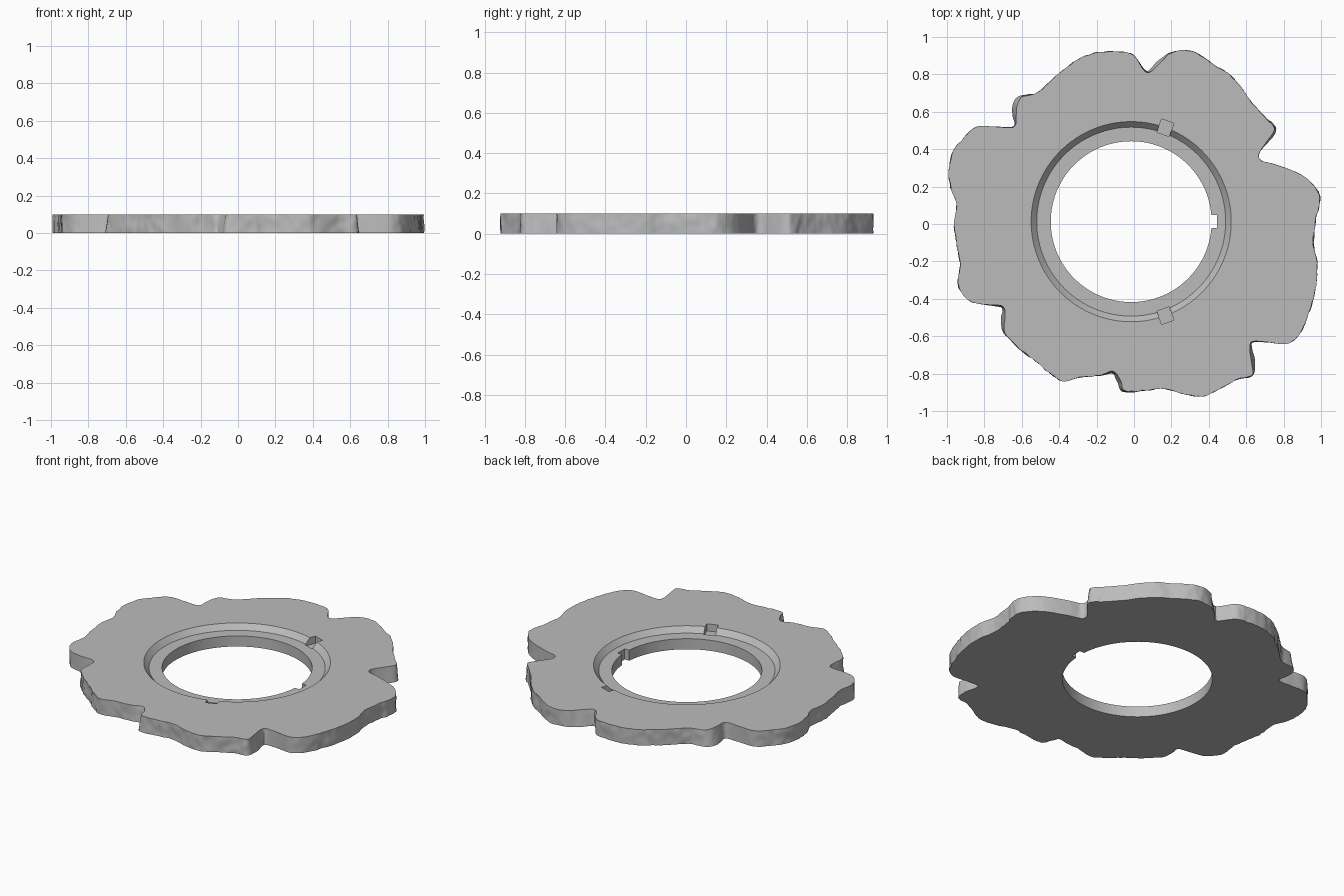
import bpy, bmesh, math
from mathutils import Vector, Matrix, noise

cube = bpy.data.objects.get("Cube")
if cube:
    bpy.data.objects.remove(cube, do_unlink=True)

THICK, LEDGE = 0.1, 0.067
CENTRE = Vector((-0.015, 0.0125, 0))

# Lobed outline, clockwise, in hundredths
OUTLINE = [
    (7, 81), (15, 87), (19, 91), (27, 93), (34, 91), (43, 85), (52, 79), (58, 72),
    (63, 65), (70, 57), (75, 51), (71, 44), (67, 38), (68, 34), (75, 32), (86, 28),
    (94, 23), (99, 16), (99, 9), (97, 2), (96, -11), (98, -21), (97, -35), (94, -46),
    (89, -58), (82, -64), (70, -63), (63, -63), (62, -68), (63, -75), (63, -81),
    (55, -83), (46, -88), (37, -92), (27, -91), (16, -88), (6, -89), (-5, -89),
    (-7, -84), (-11, -79), (-19, -81), (-29, -82), (-38, -84), (-46, -79), (-53, -73),
    (-61, -67), (-69, -58), (-69, -50), (-70, -44), (-80, -43), (-88, -41), (-94, -33),
    (-93, -21), (-95, -10), (-96, 0), (-95, 11), (-98, 19), (-99, 28), (-97, 38),
    (-91, 46), (-84, 52), (-74, 52), (-64, 52), (-63, 59), (-61, 67), (-52, 70),
    (-45, 76), (-37, 83), (-28, 89), (-18, 92), (-7, 92), (0, 90)]

# Notch flanks that lean outward towards the bottom: x, y, amount
FLANKS = [(-.63, .62, .025), (-.7, -.5, .02), (-.08, -.84, .02),
          (.63, -.72, .02), (.74, .48, .012), (.13, .85, .018)]

stone = bpy.data.materials.new("plain grey")
stone.use_nodes = True
GREY = (0.5, 0.5, 0.5, 1)
stone.diffuse_color = GREY
stone.node_tree.nodes["Principled BSDF"].inputs["Base Color"].default_value = GREY


def make_object(name, bm):
    bmesh.ops.recalc_face_normals(bm, faces=bm.faces)
    mesh = bpy.data.meshes.new(name)
    bm.to_mesh(mesh)
    bm.free()
    mesh.materials.append(stone)
    obj = bpy.data.objects.new(name, mesh)
    bpy.context.collection.objects.link(obj)
    return obj


def smooth_loop(points, steps):
    """Closed Catmull-Rom curve through the points."""
    n, loop = len(points), []
    for i in range(n):
        a, b, c, d = (points[(i + k) % n] for k in (-1, 0, 1, 2))
        for s in range(steps):
            t = s / steps
            loop.append(0.5 * (2 * b + (c - a) * t + (2 * a - 5 * b + 4 * c - d) * t ** 2
                               + (3 * b - a - 3 * c + d) * t ** 3))
    return loop


def bridge(bm, rings):
    for low, high in zip(rings, rings[1:]):
        n = len(low)
        for i in range(n):
            j = (i + 1) % n
            bm.faces.new((low[i], low[j], high[j], high[i]))
    bm.faces.new(rings[0])
    bm.faces.new(rings[-1])


# Plate with a rough, broken rim
def build_plate():
    loop = smooth_loop([Vector((x, y, 0)) / 100 for x, y in OUTLINE], 7)
    n, levels = len(loop), 8
    bm = bmesh.new()
    rings = []
    for k in range(levels + 1):
        z = THICK * k / levels
        ring = []
        for i, p in enumerate(loop):
            along = loop[(i + 1) % n] - loop[i - 1]
            out = Vector((-along.y, along.x, 0)).normalized()
            lean = sum(a * math.exp(-((p.x - x) ** 2 + (p.y - y) ** 2) / 0.006)
                       for x, y, a in FLANKS)
            # Roughness fades where the rim turns into a notch
            rough = 0.006 * max(0, out.dot(p.normalized())) ** 3
            bump = noise.noise(Vector((p.x * 35, p.y * 35, z * 20)))
            q = p + out * (lean * (1 - z / THICK) + rough * bump)
            ring.append(bm.verts.new((q.x, q.y, z)))
        rings.append(ring)
    bridge(bm, rings)
    return make_object("lobed_plate", bm)


# Turned cutter: round hole, flat ledge and sloped ledge wall
def build_bore_cutter():
    profile = [(.43, -.1), (.43, LEDGE), (.505, LEDGE), (.535, THICK), (.565, .133)]
    sides = 128
    bm = bmesh.new()
    rings = []
    for r, z in profile:
        rings.append([bm.verts.new(CENTRE + Vector((r * math.cos(a), r * math.sin(a), z)))
                      for a in (math.tau * i / sides for i in range(sides))])
    bridge(bm, rings)
    return make_object("bore_cutter", bm)


# Box cutter set radially around the bore
def build_slot_cutter(name, angle, inner, outer, bottom):
    top, width = 0.2, 0.07
    bm = bmesh.new()
    bmesh.ops.create_cube(bm, size=1)
    place = (Matrix.Translation(CENTRE) @ Matrix.Rotation(math.radians(angle), 4, 'Z')
             @ Matrix.Translation(((inner + outer) / 2, 0, (bottom + top) / 2))
             @ Matrix.Diagonal((outer - inner, width, top - bottom, 1)))
    bm.transform(place)
    return make_object(name, bm)


plate = build_plate()
cutters = [build_bore_cutter(), build_slot_cutter("key_notch_cutter", 0, .38, .46, -.1)]
for angle in (70, 180, 290):
    cutters.append(build_slot_cutter("pocket_cutter", angle, .497, .572, .055))

for cutter in cutters:
    mod = plate.modifiers.new(cutter.name, 'BOOLEAN')
    mod.operation, mod.solver, mod.object = 'DIFFERENCE', 'EXACT', cutter

# Bake the cuts, then remove the cutters
bpy.context.view_layer.update()
graph = bpy.context.evaluated_depsgraph_get()
cut_mesh = bpy.data.meshes.new_from_object(plate.evaluated_get(graph))
plate.modifiers.clear()
plate.data = cut_mesh
cut_mesh.name = "lobed_plate"
for cutter in cutters:
    bpy.data.objects.remove(cutter, do_unlink=True)

bpy.ops.object.select_all(action='DESELECT')
plate.select_set(True)
bpy.context.view_layer.objects.active = plate
bpy.ops.object.shade_smooth_by_angle(angle=math.radians(30))
